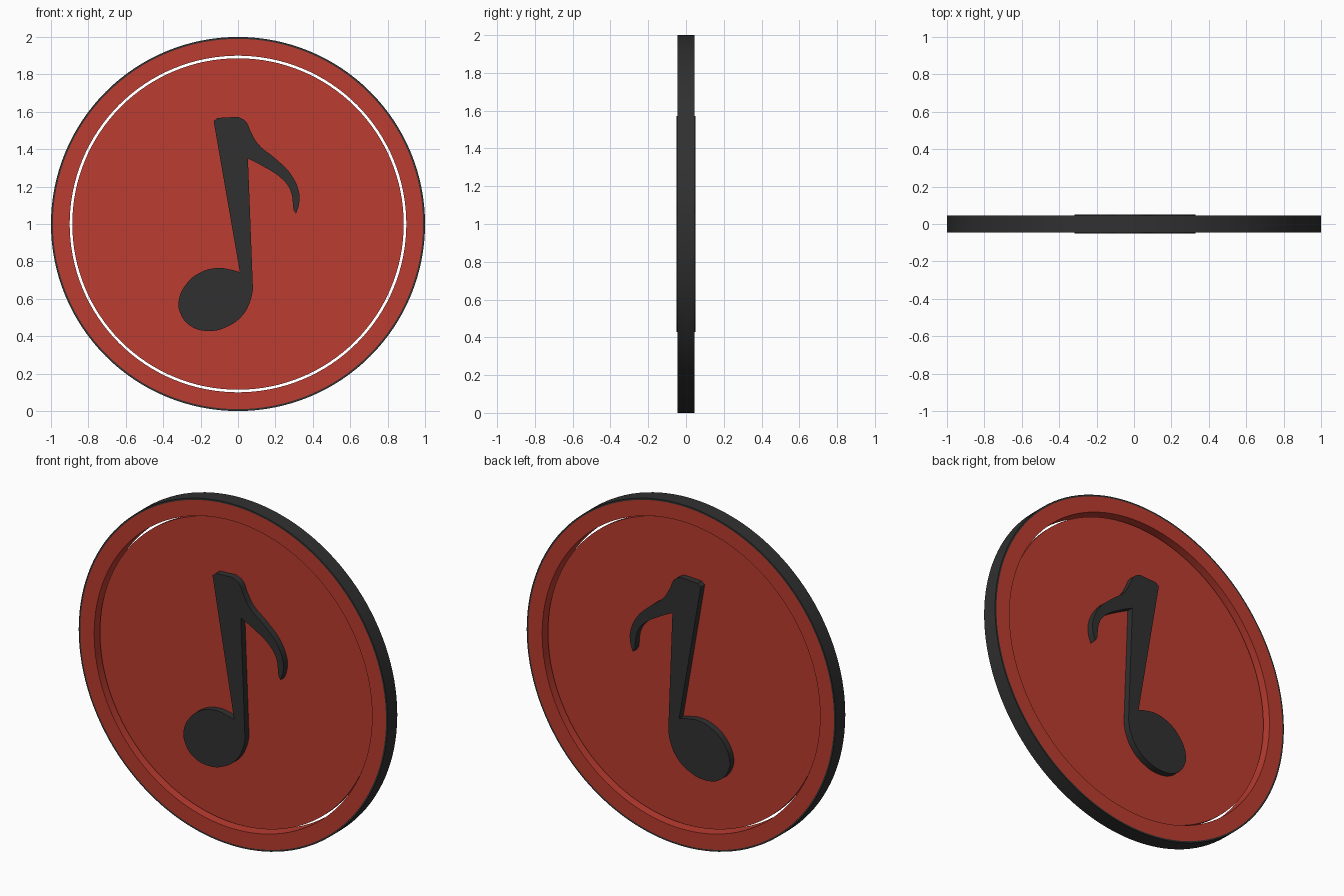
import bpy
import bmesh
import math

cube = bpy.data.objects.get("Cube")
if cube:
    bpy.data.objects.remove(cube, do_unlink=True)

SEGMENTS = 128


def material(name, colour):
    m = bpy.data.materials.new(name)
    m.use_nodes = True
    m.diffuse_color = colour
    bsdf = m.node_tree.nodes["Principled BSDF"]
    bsdf.inputs["Base Color"].default_value = colour
    bsdf.inputs["Roughness"].default_value = 0.6
    return m


red = material("red", (0.5, 0.045, 0.029, 1))
charcoal = material("charcoal", (0.03, 0.03, 0.03, 1))


def smooth(obj):
    bpy.ops.object.select_all(action="DESELECT")
    obj.select_set(True)
    bpy.context.view_layer.objects.active = obj
    bpy.ops.object.shade_smooth_by_angle(angle=math.radians(30))


def lathe(name, profile, mats, closed):
    """Spin (radius, y) points about the y axis through z = 1."""
    bm = bmesh.new()
    rings = []
    for i in range(SEGMENTS):
        a = math.tau * i / SEGMENTS
        rings.append([bm.verts.new((r * math.cos(a), y, 1 + r * math.sin(a)))
                      for r, y in profile])
    n = len(profile)
    for i in range(SEGMENTS):
        a, b = rings[i], rings[(i + 1) % SEGMENTS]
        for j in range(n if closed else n - 1):
            k = (j + 1) % n
            face = bm.faces.new((a[j], a[k], b[k], b[j]))
            face.material_index = mats[j]
    if not closed:
        bm.faces.new([r[0] for r in rings])
        bm.faces.new([r[-1] for r in rings])
    bmesh.ops.recalc_face_normals(bm, faces=bm.faces)
    mesh = bpy.data.meshes.new(name)
    bm.to_mesh(mesh)
    bm.free()
    obj = bpy.data.objects.new(name, mesh)
    bpy.context.collection.objects.link(obj)
    mesh.materials.append(red)
    mesh.materials.append(charcoal)
    smooth(obj)
    return obj


# Outer ring: red faces and inner wall, charcoal border and edge
T = 0.045
lathe("outer_ring",
      [(0.9, -T), (0.99, -T), (1, -T), (1, T), (0.99, T), (0.9, T)],
      [0, 1, 1, 1, 0, 0], True)

# Thin recessed disc, separated from the ring by a narrow gap
lathe("inner_disc", [(0.886, -0.012), (0.886, 0.012)], [0], False)

# Music note: one outline, corners listed separately from smooth points
outline = [
    (-.13, 1.55), (-.11, 1.567), (0, 1.573), (.04, 1.55), (.07, 1.49),
    (.11, 1.425), (.2, 1.35), (.28, 1.27), (.325, 1.175), (.327, 1.11),
    (.31, 1.055), (.297, 1.075), (.278, 1.185), (.225, 1.25), (.14, 1.305),
    (.053, 1.35), (.08, .65), (.068, .595), (.027, .515), (-.055, .452),
    (-.16, .428), (-.257, .457), (-.31, .527), (-.317, .59), (-.278, .677),
    (-.203, .74), (-.107, .765), (-.043, .757), (.01, .743)]
corners = {0, 1, 2, 10, 11, 15, 16, 28}

curve = bpy.data.curves.new("music_note", "CURVE")
curve.dimensions = "2D"
curve.fill_mode = "BOTH"
curve.extrude = 0.05
curve.resolution_u = 6
spline = curve.splines.new("BEZIER")
spline.bezier_points.add(len(outline) - 1)
spline.use_cyclic_u = True
for i, (x, z) in enumerate(outline):
    p = spline.bezier_points[i]
    p.co = (x, z, 0)
    p.handle_left_type = p.handle_right_type = "VECTOR" if i in corners else "AUTO"
curve.materials.append(charcoal)
note = bpy.data.objects.new("music_note", curve)
note.rotation_euler.x = math.pi / 2
bpy.context.collection.objects.link(note)
bpy.ops.object.select_all(action="DESELECT")
note.select_set(True)
bpy.context.view_layer.objects.active = note
bpy.ops.object.convert(target="MESH")
smooth(bpy.context.object)
